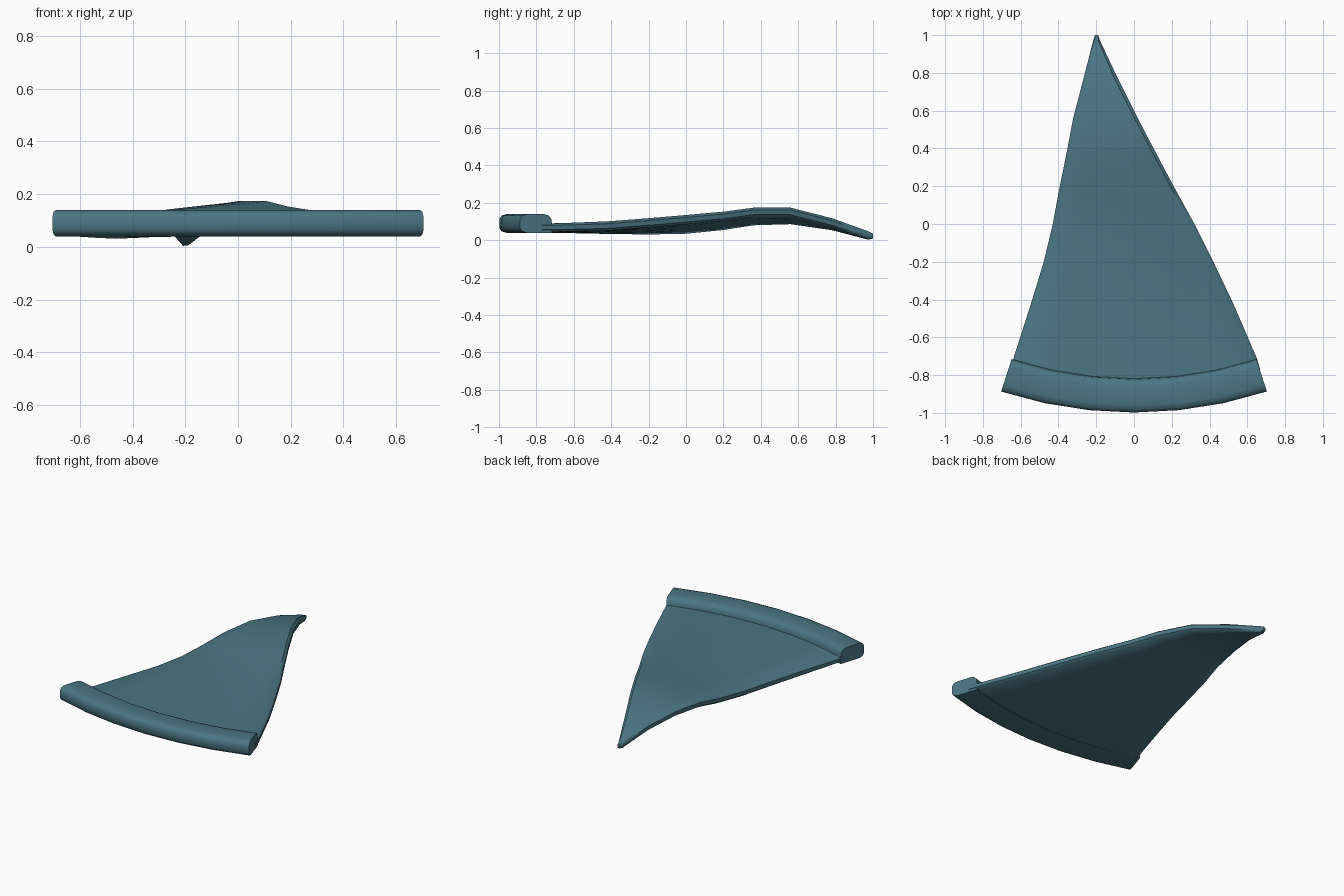
import bpy, bmesh
from math import sin, cos, radians

if "Cube" in bpy.data.objects:
    bpy.data.objects.remove(bpy.data.objects["Cube"])

teal = bpy.data.materials.new("teal")
teal.diffuse_color = (0.07, 0.18, 0.23, 1)
teal.use_nodes = True
teal.node_tree.nodes["Principled BSDF"].inputs["Base Color"].default_value = teal.diffuse_color


def loft(name, rings):
    """Skin closed rings of equal size and cap both ends."""
    bm = bmesh.new()
    rows = [[bm.verts.new(p) for p in ring] for ring in rings]
    n = len(rows[0])
    for a, b in zip(rows, rows[1:]):
        for i in range(n):
            j = (i + 1) % n
            bm.faces.new((a[i], a[j], b[j], b[i]))
    bm.faces.new(rows[0])
    bm.faces.new(rows[-1][::-1])
    bmesh.ops.recalc_face_normals(bm, faces=bm.faces)
    mesh = bpy.data.meshes.new(name)
    bm.to_mesh(mesh)
    bm.free()
    mesh.materials.append(teal)
    ob = bpy.data.objects.new(name, mesh)
    bpy.context.collection.objects.link(ob)
    bpy.context.view_layer.objects.active = ob
    ob.select_set(True)
    bpy.ops.object.shade_smooth_by_angle(angle=radians(42))
    ob.select_set(False)
    return ob


# Twisted, drooping slice: y, left x, right x, left bottom z, right top z, front bulge
stations = [
    (-0.77, -0.655, 0.668, 0.042, 0.090, 0.10),
    (-0.71, -0.638, 0.650, 0.040, 0.090, 0.10),
    (-0.42, -0.545, 0.525, 0.034, 0.101, 0.07),
    (-0.20, -0.478, 0.420, 0.031, 0.118, 0.05),
    (0.00, -0.430, 0.320, 0.035, 0.135, 0.035),
    (0.20, -0.393, 0.210, 0.055, 0.153, 0.02),
    (0.36, -0.360, 0.125, 0.080, 0.174, 0.01),
    (0.56, -0.322, 0.020, 0.086, 0.174, 0.0),
    (0.78, -0.265, -0.090, 0.054, 0.118, 0.0),
    (0.975, -0.215, -0.182, 0.003, 0.048, 0.0),
    (1.00, -0.206, -0.190, 0.010, 0.035, 0.0),
]
COLS = 6
rings = []
for y, xl, xr, zl, zr, bulge in stations:
    thick = min(0.05, (zr - zl) * 0.9)
    inset = min(0.018, (xr - xl) * 0.25)

    def point(t, h, dx=0.0):
        s = 2 * t - 1
        z = zl + (zr - thick - zl) * t + h * thick
        return (xl + (xr - xl) * t + dx, y - bulge * (1 - s * s), z)

    ts = [i / COLS for i in range(COLS + 1)]
    shift = lambda t: inset if t == 0 else -inset if t == 1 else 0
    rings.append([point(t, 0, shift(t)) for t in ts]
                 + [point(1, 0.25), point(1, 0.75)]
                 + [point(t, 1, shift(t)) for t in reversed(ts)]
                 + [point(0, 0.75), point(0, 0.25)])
loft("slice", rings)

# Rounded crust swept along the outer arc: radius, z
profile = [(2.105, 0.04), (2.245, 0.04), (2.272, 0.047), (2.285, 0.065),
           (2.285, 0.115), (2.272, 0.133), (2.245, 0.14), (2.15, 0.14),
           (2.125, 0.133), (2.11, 0.115), (2.105, 0.085)]
SEG, HALF = 6, 0.313
loft("crust", [[(r * sin(a), 1.287 - r * cos(a), z) for r, z in profile]
               for a in (HALF * (2 * i / SEG - 1) for i in range(SEG + 1))])
